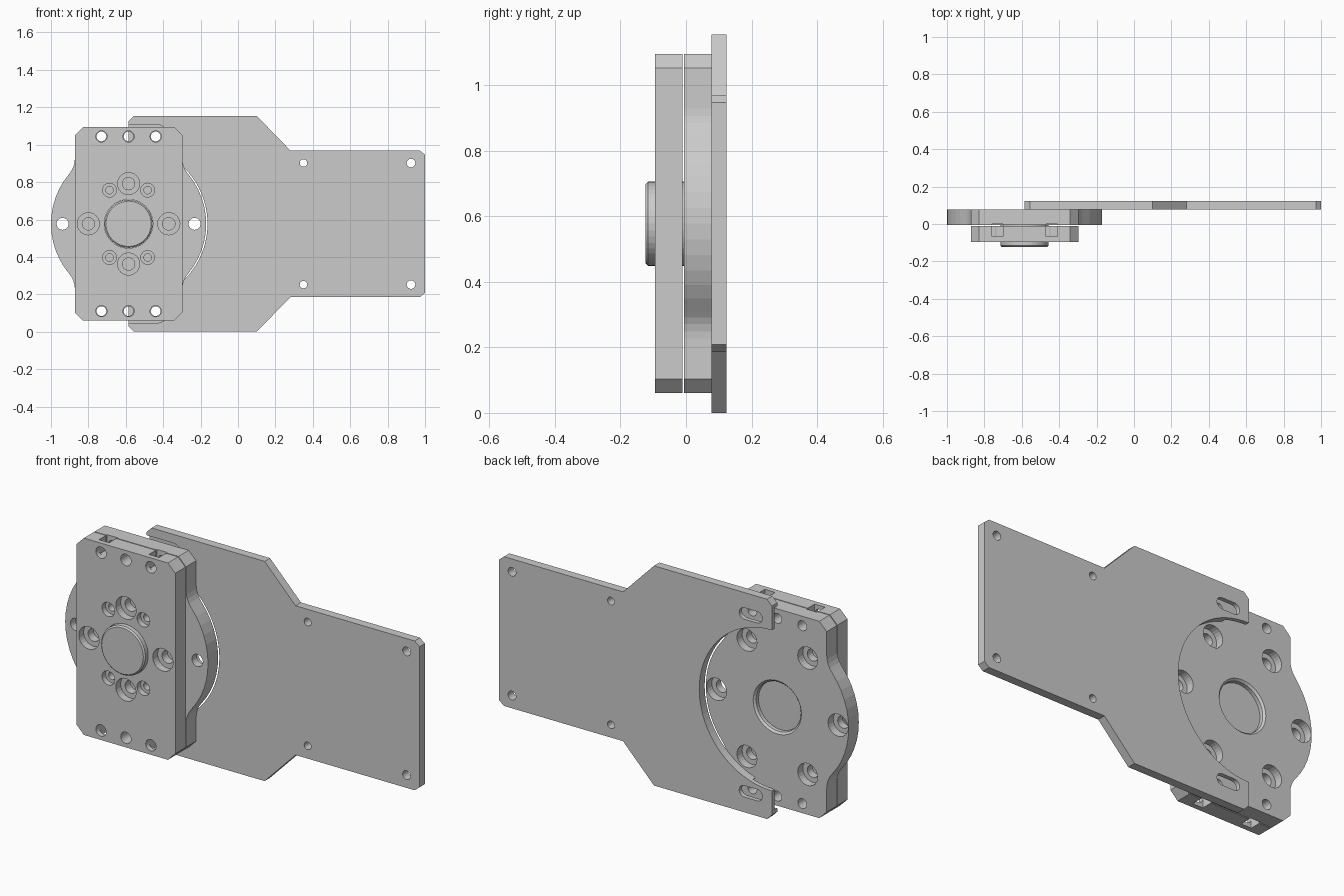
import bpy, bmesh
from math import cos, sin, pi, radians, atan2

if "Cube" in bpy.data.objects:
    bpy.data.objects.remove(bpy.data.objects["Cube"])

CX, CZ = -0.585, 0.577      # axis of the round clamp


def arc(cx, cz, r, a0, a1, n):
    return [(cx + r * cos(a0 + (a1 - a0) * i / n), cz + r * sin(a0 + (a1 - a0) * i / n))
            for i in range(n + 1)]


def circle(x, z, r, n=24):
    return arc(x, z, r, 0, 2 * pi, n)[:-1]


def rect(x0, x1, z0, z1):
    return [(x0, z0), (x1, z0), (x1, z1), (x0, z1)]


def stadium(x0, x1, z, r):
    return arc(x1, z, r, -pi / 2, pi / 2, 10) + arc(x0, z, r, pi / 2, 1.5 * pi, 10)


def solid(name, *lofts):
    """Each loft is a list of (outline, y) sections joined into a closed solid."""
    bm = bmesh.new()
    for sections in lofts:
        rings = [[bm.verts.new((x, y, z)) for x, z in pts] for pts, y in sections]
        for a, b in zip(rings, rings[1:]):
            for i in range(len(a)):
                j = (i + 1) % len(a)
                bm.faces.new((a[i], a[j], b[j], b[i]))
        bm.faces.new(rings[0])
        bm.faces.new(rings[-1])
    bmesh.ops.recalc_face_normals(bm, faces=bm.faces)
    me = bpy.data.meshes.new(name)
    bm.to_mesh(me)
    bm.free()
    ob = bpy.data.objects.new(name, me)
    bpy.context.scene.collection.objects.link(ob)
    return ob


def cut(ob, *lofts):
    """Subtract disjoint solids and bake the result."""
    tool = solid("cutter", *lofts)
    mod = ob.modifiers.new("cut", "BOOLEAN")
    mod.operation, mod.solver, mod.object = "DIFFERENCE", "EXACT", tool
    bpy.context.view_layer.update()
    dg = bpy.context.evaluated_depsgraph_get()
    me = bpy.data.meshes.new_from_object(ob.evaluated_get(dg))
    ob.modifiers.clear()
    ob.data = me
    bpy.data.objects.remove(tool)


def drill(pts, r, y0, y1, n=24):
    return [[(circle(CX + x, CZ + z, r, n), y0), (circle(CX + x, CZ + z, r, n), y1)] for x, z in pts]


# Shared layout of the two clamp plates
W, H, C = 0.287, 0.517, 0.043
bolts = [(x, s * 0.467) for x in (-0.145, 0, 0.145) for s in (-1, 1)]
nut_slots = []
for x in (-0.145, 0.145):
    for s in (-1, 1):
        z0, z1 = sorted((CZ + s * 0.44, CZ + s * 0.6))
        o = rect(CX + x - 0.03, CX + x + 0.03, z0, z1)
        nut_slots.append([(o, -0.068), (o, 0.0)])


def mirror4(quarter):
    """Quarter outline from +x axis to the top, mirrored all around the axis."""
    half = quarter + [(-x, z) for x, z in reversed(quarter)]
    full = half + [(x, -z) for x, z in reversed(half)]
    out = []
    for x, z in full:
        p = (CX + x, CZ + z)
        if not out or abs(p[0] - out[-1][0]) + abs(p[1] - out[-1][1]) > 1e-5:
            out.append(p)
    if abs(out[0][0] - out[-1][0]) + abs(out[0][1] - out[-1][1]) < 1e-5:
        out.pop()
    return out


corner = [(W, H - C), (W - C, H)]

# Front clamp block with counterbored screw holes
front_shape = mirror4(corner)
front = solid("front_clamp_block", [(front_shape, -0.095), (front_shape, -0.011)])
big = [(0.215, 0), (-0.215, 0), (0, 0.215), (0, -0.215)]
small = [(x, z) for x in (-0.102, 0.102) for z in (-0.18, 0.18)]
cut(front, *drill(big, 0.033, -0.2, 0.05), *drill(small, 0.02, -0.2, 0.05),
    *drill(bolts, 0.03, -0.2, 0.05), *drill([(0, 0)], 0.13, -0.2, 0.05, 40))
cut(front, *drill(big, 0.059, -0.2, -0.055), *drill(small, 0.037, -0.2, -0.065))
cut(front, *nut_slots)

# Rear clamp plate with round ears and concave blends
R, F = 0.415, 0.13
d = ((R + F) ** 2 - (W + F) ** 2) ** 0.5
a = atan2(d, W + F)
ear = arc(0, 0, R, 0, a, 6) + arc(W + F, d, F, a + pi, pi, 4)[1:]
rear_shape = mirror4(ear + corner)
rear = solid("rear_clamp_plate", [(rear_shape, -0.006), (rear_shape, 0.078)])
hexes = [(0.353 * cos(radians(k * 60)), 0.353 * sin(radians(k * 60))) for k in range(6)]
cut(rear, *drill(hexes, 0.032, -0.1, 0.2), *drill(bolts, 0.026, -0.1, 0.2),
    [(circle(CX, CZ, 0.13, 40), -0.1), (circle(CX, CZ, 0.13, 40), 0.068),
     (circle(CX, CZ, 0.142, 40), 0.080)])
cut(rear, *drill(hexes, 0.058, 0.035, 0.2))
cut(rear, *nut_slots)

# Centre hub pin, bevelled at the front
solid("hub_pin", [(circle(CX, CZ, r, 40), y) for r, y in
                  ((0.121, -0.123), (0.1285, -0.116), (0.1285, 0.05))])

# Mounting plate with semicircular cut-out
lower = [(CX, 0.028), (CX + 0.028, 0), (0.10, 0), (0.28, 0.185), (0.972, 0.185), (1.0, 0.208)]
upper = [(x, 2 * CZ - z) for x, z in reversed(lower)]
plate_shape = lower + upper + arc(CX, CZ, 0.422, pi / 2, -pi / 2, 40)
plate = solid("mounting_plate", [(plate_shape, 0.078), (plate_shape, 0.123)])
holes = []
slots, recesses = [], []
for s in (-1, 1):
    holes += drill([(0.35 - CX, s * 0.325)], 0.02, 0, 0.2) + drill([(0.925 - CX, s * 0.325)], 0.023, 0, 0.2)
    o = stadium(-0.50, -0.425, CZ + s * 0.467, 0.03)
    slots.append([(o, 0), (o, 0.2)])
    o = stadium(-0.75, -0.435, CZ + s * 0.467, 0.064)
    recesses.append([(o, 0), (o, 0.1)])
cut(plate, *holes, *slots)
cut(plate, *recesses)
